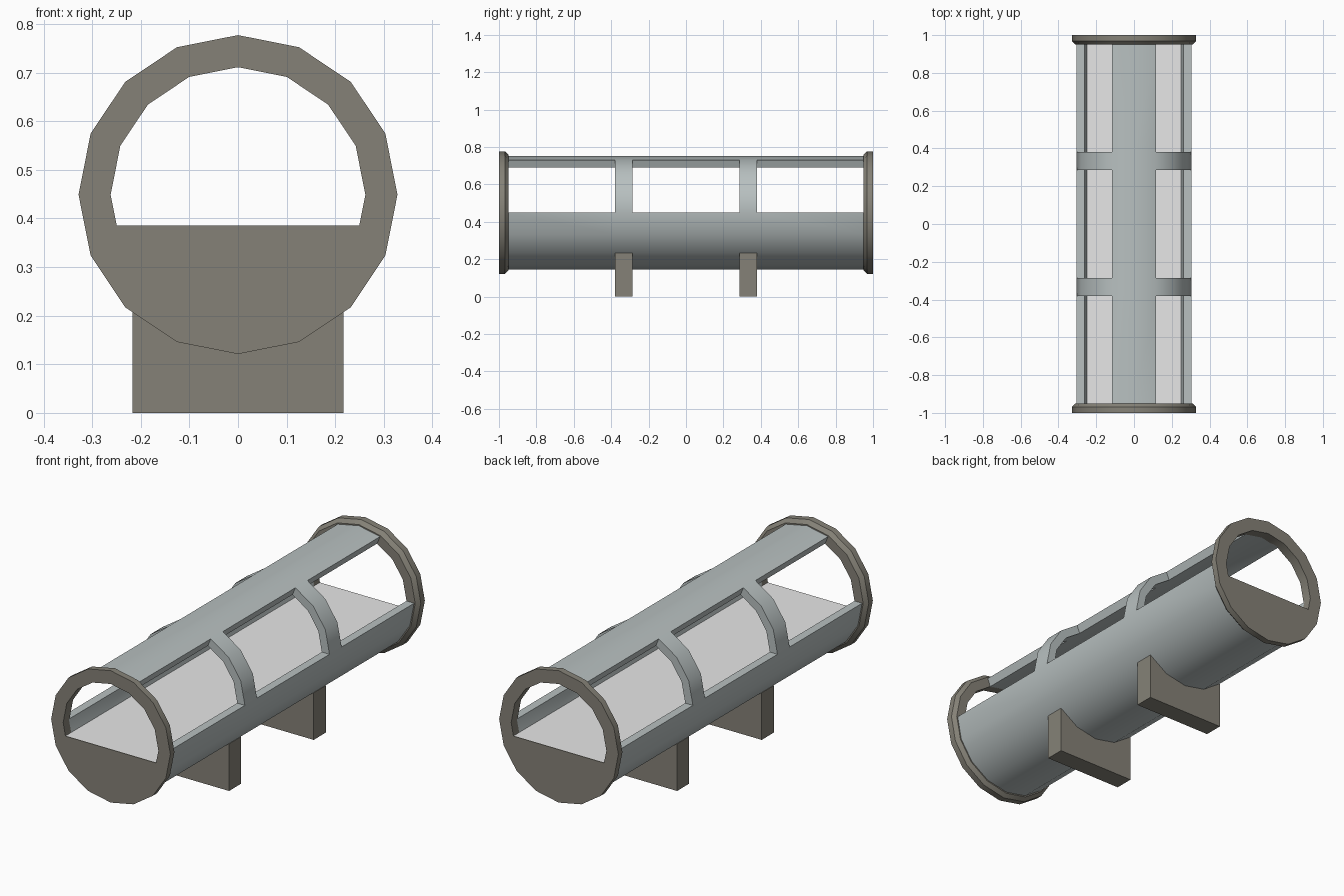
import bpy, bmesh, math

if "Cube" in bpy.data.objects:
    bpy.data.objects.remove(bpy.data.objects["Cube"])

N = 16          # sides of the tube
CZ = 0.449      # height of the tube axis
R_IN, R_OUT, R_RIM = 0.262, 0.304, 0.328
FLOOR_Z = 0.385


def material(name, rgb):
    m = bpy.data.materials.new(name)
    m.diffuse_color = (*rgb, 1)
    m.use_nodes = True
    m.node_tree.nodes["Principled BSDF"].inputs["Base Color"].default_value = m.diffuse_color
    return m


shell_grey = material("shell_blue_grey", (0.48, 0.53, 0.53))
taupe = material("frame_taupe", (0.235, 0.222, 0.185))
pale = material("floor_pale_grey", (0.80, 0.80, 0.80))


def point(r, i):
    """Corner i of the tube, counted from the top towards +x."""
    a = math.tau * i / N
    return r * math.sin(a), CZ + r * math.cos(a)


def finish(bm, name, mat, mirror=False, smooth=True):
    bmesh.ops.recalc_face_normals(bm, faces=bm.faces)
    mesh = bpy.data.meshes.new(name)
    bm.to_mesh(mesh)
    bm.free()
    ob = bpy.data.objects.new(name, mesh)
    bpy.context.collection.objects.link(ob)
    mesh.materials.append(mat)
    if smooth:
        bpy.ops.object.select_all(action='DESELECT')
        ob.select_set(True)
        bpy.context.view_layer.objects.active = ob
        bpy.ops.object.shade_smooth_by_angle(angle=math.radians(30))
    if mirror:
        mod = ob.modifiers.new("mirror", 'MIRROR')
        mod.use_axis = (False, True, False)
        mod.use_mirror_merge = False
    return ob


# Tube shell with window openings, made as a grid of solid cells
ys = [-0.955, -0.38, -0.285, 0.285, 0.38, 0.955]


def solid(i, j):
    i %= N
    if not 0 <= j < 5:
        return False
    window = i in (1, 2, 3, 12, 13, 14)
    return not (window and j in (0, 2, 4))


bm = bmesh.new()
v = {}
for k, r in enumerate((R_IN, R_OUT)):
    for i in range(N):
        x, z = point(r, i)
        for j, y in enumerate(ys):
            v[k, i, j] = bm.verts.new((x, y, z))
for i in range(N):
    n = (i + 1) % N
    for j in range(5):
        if not solid(i, j):
            continue
        for k in (0, 1):
            bm.faces.new([v[k, i, j], v[k, n, j], v[k, n, j + 1], v[k, i, j + 1]])
        for d, a in ((-1, i), (1, n)):
            if not solid(i + d, j):
                bm.faces.new([v[0, a, j], v[1, a, j], v[1, a, j + 1], v[0, a, j + 1]])
        for d, b in ((-1, j), (1, j + 1)):
            if not solid(i, j + d):
                bm.faces.new([v[0, i, b], v[1, i, b], v[1, n, b], v[0, n, b]])
finish(bm, "tube_shell", shell_grey)

# End frames: chamfered rim with the opening closed below floor level
bm = bmesh.new()
outer = [[bm.verts.new((x, y, z)) for x, z in (point(r, i) for i in range(N))]
         for y, r in ((-1, R_RIM), (-0.968, R_RIM), (-0.95, 0.31))]
x4, z4 = point(R_IN, 4)
x5, z5 = point(R_IN, 5)
clip_x = x4 + (x5 - x4) * (z4 - FLOOR_Z) / (z4 - z5)
# opening runs from the -x side over the top to the +x side, then the two floor corners
hole = [point(R_IN, i) for i in range(-4, 5)] + [(clip_x, FLOOR_Z), (-clip_x, FLOOR_Z)]
inner = [[bm.verts.new((x, y, z)) for x, z in hole] for y in (-1, -0.95)]
for o, h in ((outer[0], inner[0]), (outer[2], inner[1])):
    for i in range(8):
        bm.faces.new([o[i - 4], o[(i - 3) % N], h[i + 1], h[i]])
    # sides beside the floor corners and the lower plate
    bm.faces.new([o[4], o[5], h[9], h[8]])
    bm.faces.new([o[12], h[0], h[10], o[11]])
    bm.faces.new([h[9]] + o[5:12] + [h[10]])
for a, b in ((outer[0], outer[1]), (outer[1], outer[2]), (inner[0], inner[1])):
    c = len(a)
    for i in range(c):
        bm.faces.new([a[i], a[(i + 1) % c], b[(i + 1) % c], b[i]])
finish(bm, "end_frames", taupe, mirror=True)

# Floor sheet inside the tube
bm = bmesh.new()
bm.faces.new([bm.verts.new((sx * 0.249, sy * 0.998, FLOOR_Z + 0.001))
              for sx, sy in ((-1, -1), (1, -1), (1, 1), (-1, 1))])
finish(bm, "floor", pale, smooth=False)

# Two saddle legs cradling the underside of the tube
bm = bmesh.new()
profile = [(-0.217, 0), (0.217, 0), (0.217, 0.234)]
profile += [point(R_OUT - 0.001, i) for i in range(6, 11)] + [(-0.217, 0.234)]
face = bm.faces.new([bm.verts.new((x, -0.38, z)) for x, z in profile])
ext = bmesh.ops.extrude_face_region(bm, geom=[face], use_keep_orig=True)
bmesh.ops.translate(bm, vec=(0, 0.095, 0),
                    verts=[g for g in ext["geom"] if isinstance(g, bmesh.types.BMVert)])
finish(bm, "saddle_legs", taupe, mirror=True, smooth=False)
